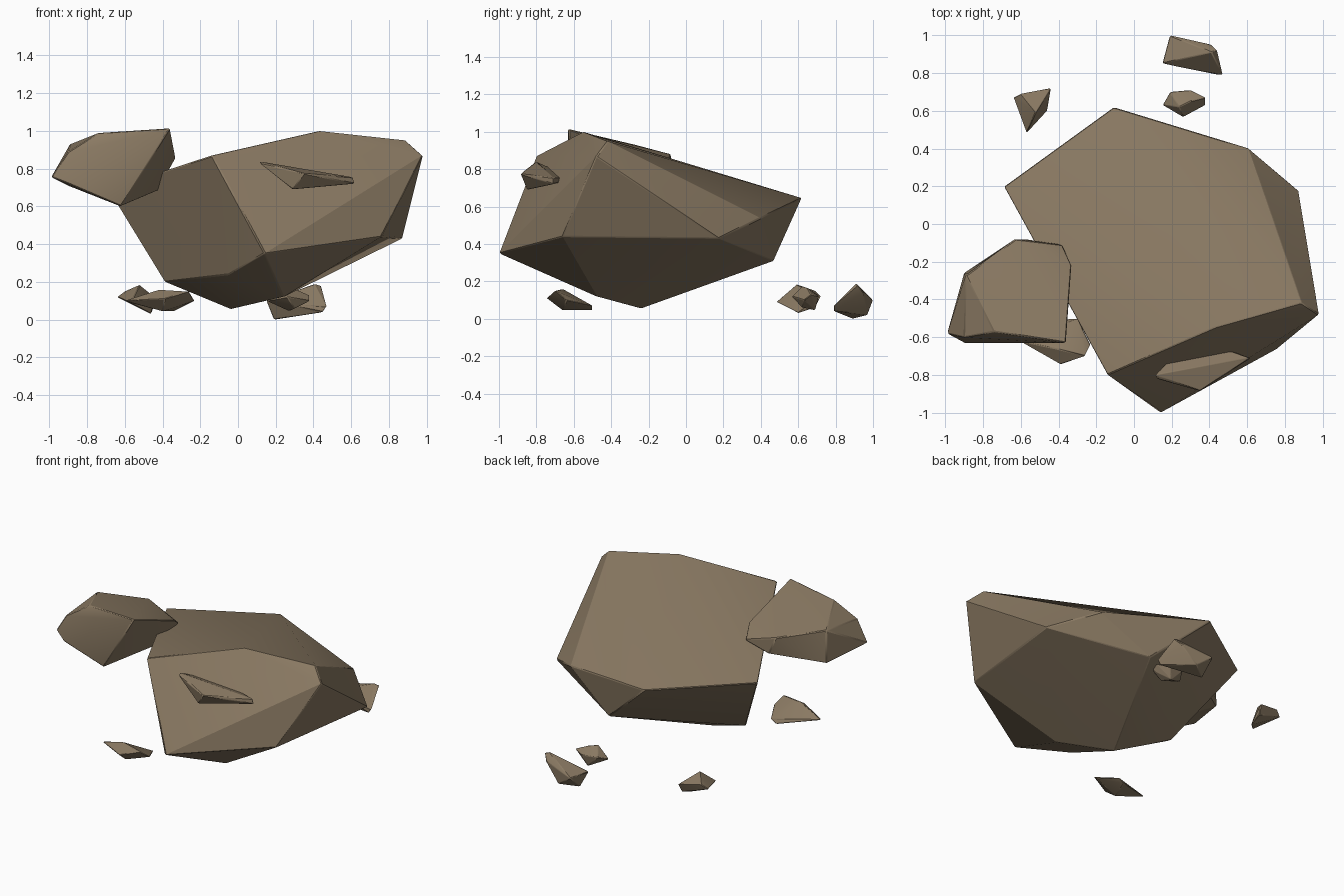
import bpy, bmesh, math

stone = bpy.data.materials.new("brown_stone")
stone.diffuse_color = (0.255, 0.193, 0.124, 1.0)


def rock(name, corners, bevel):
    """Faceted stone: convex hull around a few corners, with slightly worn edges."""
    bm = bmesh.new()
    for c in corners:
        bm.verts.new(c)
    bmesh.ops.convex_hull(bm, input=bm.verts[:])
    loose = [v for v in bm.verts if not v.link_faces]
    bmesh.ops.delete(bm, geom=loose, context='VERTS')
    bmesh.ops.dissolve_limit(bm, angle_limit=math.radians(3),
                             verts=bm.verts[:], edges=bm.edges[:])
    bmesh.ops.recalc_face_normals(bm, faces=bm.faces[:])
    me = bpy.data.meshes.new(name)
    bm.to_mesh(me)
    bm.free()
    me.materials.append(stone)
    ob = bpy.data.objects.new(name, me)
    bpy.context.collection.objects.link(ob)
    mod = ob.modifiers.new("worn_edges", 'BEVEL')
    mod.width = bevel
    mod.segments = 1
    mod.limit_method = 'ANGLE'
    mod.angle_limit = math.radians(25)
    bpy.context.view_layer.objects.active = ob
    ob.select_set(True)
    bpy.ops.object.shade_smooth_by_angle(angle=math.radians(22))
    ob.select_set(False)
    return ob


# Main boulder
rock("boulder", [
    (0.14, -1.0, 0.35), (0.98, -0.48, 0.87), (0.89, -0.42, 0.95),
    (0.43, -0.55, 1.0), (-0.14, -0.80, 0.87), (-0.11, 0.62, 0.645),
    (0.61, 0.40, 0.54), (0.87, 0.18, 0.43), (0.76, -0.66, 0.44),
    (-0.69, 0.20, 0.69), (0.26, 0.47, 0.31), (-0.39, -0.10, 0.20),
    (-0.04, -0.24, 0.055), (0.24, -0.48, 0.12), (-0.05, -0.68, 0.24)], 0.006)

# Smaller block leaning off the upper left
rock("side_block", [
    (-0.36, -0.63, 1.015), (-0.74, -0.57, 0.99), (-0.90, -0.60, 0.89),
    (-0.99, -0.58, 0.755), (-0.90, -0.63, 0.72), (-0.62, -0.59, 0.60),
    (-0.33, -0.22, 0.86), (-0.38, -0.11, 0.79), (-0.63, -0.08, 0.88),
    (-0.58, -0.08, 0.76), (-0.89, -0.27, 0.93), (-0.90, -0.26, 0.71),
    (-0.43, -0.25, 0.68)], 0.006)

# Sliver sticking out of the front face
rock("front_shard", [
    (0.11, -0.80, 0.84), (0.12, -0.82, 0.825), (0.29, -0.85, 0.69),
    (0.35, -0.885, 0.775), (0.61, -0.71, 0.755), (0.62, -0.71, 0.72),
    (0.30, -0.60, 0.75)], 0.004)

# Loose pebbles around the base
pebbles = {
    "pebble_back": [
        (0.41, 0.91, 0.19), (0.44, 0.92, 0.18), (0.47, 0.79, 0.07),
        (0.45, 0.79, 0.04), (0.19, 1.0, 0.10), (0.19, 0.89, 0.0),
        (0.15, 0.85, 0.10), (0.30, 0.97, 0.02), (0.41, 0.95, 0.14)],
    "pebble_back_small": [
        (0.15, 0.63, 0.10), (0.19, 0.70, 0.13), (0.30, 0.71, 0.12),
        (0.38, 0.67, 0.13), (0.38, 0.63, 0.10), (0.26, 0.565, 0.12),
        (0.24, 0.62, 0.175), (0.30, 0.65, 0.165), (0.27, 0.69, 0.045),
        (0.30, 0.62, 0.06)],
    "pebble_left": [
        (-0.57, 0.48, 0.09), (-0.64, 0.67, 0.12), (-0.60, 0.69, 0.15),
        (-0.52, 0.59, 0.185), (-0.44, 0.72, 0.12), (-0.45, 0.69, 0.06),
        (-0.46, 0.60, 0.03)],
    "pebble_front": [
        (-0.61, -0.62, 0.10), (-0.39, -0.745, 0.11), (-0.42, -0.66, 0.16),
        (-0.26, -0.70, 0.15), (-0.23, -0.64, 0.10), (-0.30, -0.50, 0.07),
        (-0.34, -0.50, 0.045), (-0.40, -0.66, 0.045)],
}
for name, pts in pebbles.items():
    rock(name, pts, 0.004)
